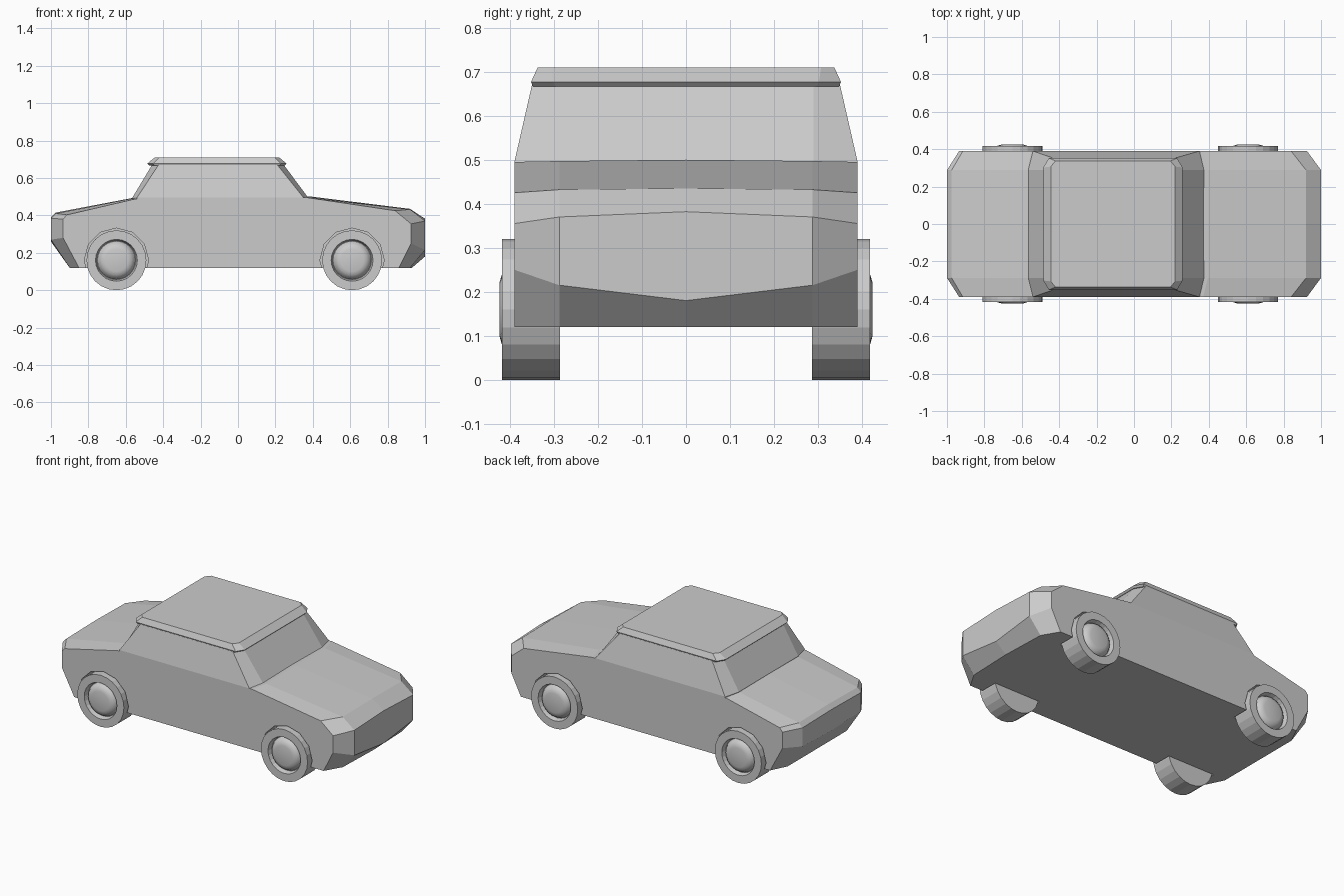
import bpy, bmesh
from math import cos, sin, tau

cube = bpy.data.objects.get("Cube")
if cube:
    bpy.data.objects.remove(cube)

grey = bpy.data.materials.new("light_grey")
grey.use_nodes = True
COLOUR = (0.6, 0.6, 0.6, 1)
grey.diffuse_color = COLOUR
grey.node_tree.nodes["Principled BSDF"].inputs["Base Color"].default_value = COLOUR


def finish(name, bm):
    bmesh.ops.remove_doubles(bm, verts=bm.verts, dist=0.0001)
    bmesh.ops.recalc_face_normals(bm, faces=bm.faces)
    mesh = bpy.data.meshes.new(name)
    bm.to_mesh(mesh)
    bm.free()
    mesh.materials.append(grey)
    obj = bpy.data.objects.new(name, mesh)
    bpy.context.collection.objects.link(obj)
    return obj


def loft(name, rings):
    """Join closed rings of equal length and cap both ends."""
    bm = bmesh.new()
    loops = [[bm.verts.new(p) for p in ring] for ring in rings]
    n = len(loops[0])
    for a, b in zip(loops, loops[1:]):
        for i in range(n):
            j = (i + 1) % n
            bm.faces.new((a[i], a[j], b[j], b[i]))
    bm.faces.new(loops[0])
    bm.faces.new(loops[-1])
    return finish(name, bm)


# Body: side profiles (x, z) at the middle, the corner line and the flank
middle = [(-.90, .12), (-1, .26), (-1, .39), (-.975, .415), (-.57, .492),
          (.395, .50), (.92, .435), (1, .382), (1, .18), (.93, .12)]
corner = [(-.90, .12), (-1, .27), (-1, .385), (-.975, .41), (-.57, .49),
          (.395, .497), (.92, .432), (1, .37), (1, .215), (.92, .12)]
flank = [(-.85, .12), (-.935, .28), (-.935, .38), (-.915, .403), (-.55, .488),
         (.37, .495), (.84, .425), (.925, .355), (.925, .25), (.86, .12)]
sections = [(-.39, flank), (-.288, corner), (0, middle), (.288, corner), (.39, flank)]
body = loft("body", [[(x, y, z) for x, z in prof] for y, prof in sections])

# Wheel arches cut into the flanks
AXLES = (-.65, .61)
HUB_Z = .16
for x in AXLES:
    for side in (-1, 1):
        ring = [(x + .172 * cos(tau * i / 12), HUB_Z + .172 * sin(tau * i / 12))
                for i in range(12)]
        cutter = loft("arch_cutter", [[(px, side * y, pz) for px, pz in ring]
                                      for y in (.28, .5)])
        cutter.hide_render = True
        cutter.hide_set(True)
        cut = body.modifiers.new("arch", 'BOOLEAN')
        cut.operation = 'DIFFERENCE'
        cut.solver = 'EXACT'
        cut.object = cutter


def octagon(back, front, half, cut_x, cut_y, z):
    """Rectangle with cut corners, cut_x along the car and cut_y across it."""
    right = [(back, -half + cut_y, z), (back + cut_x, -half, z),
             (front - cut_x, -half, z), (front, -half + cut_y, z)]
    return right + [(x, -y, z) for x, y, z in reversed(right)]


# Cabin and the overhanging roof panel
loft("cabin", [octagon(-.565, .375, .39, .025, .10, .485),
               octagon(-.565, .375, .39, .025, .10, .495),
               octagon(-.46, .245, .35, .035, .06, .67)])
loft("roof", [octagon(-.475, .25, .348, .03, .05, .667),
              octagon(-.485, .26, .352, .03, .05, .677),
              octagon(-.445, .22, .337, .025, .03, .71)])


# Wheels: tyre and hub turned from (radius, y) outlines
def turned(name, outline, x, side, steps=24):
    bm = bmesh.new()
    verts = [bm.verts.new((x, side * y, HUB_Z + r)) for r, y in outline]
    edges = [bm.edges.new(pair) for pair in zip(verts, verts[1:])]
    bmesh.ops.spin(bm, geom=verts + edges, cent=(x, 0, HUB_Z), axis=(0, 1, 0),
                   angle=tau, steps=steps)
    return finish(name, bm)


TYRE = [(0, .286), (.16, .286), (.16, .418), (.112, .418), (.104, .39), (0, .39)]
HUB = [(.103, .388), (.092, .408), (.078, .419), (.06, .424), (0, .424)]
for x, end in zip(AXLES, ("rear", "front")):
    for side, hand in ((-1, "right"), (1, "left")):
        turned(f"{end}_{hand}_tyre", TYRE, x, side)
        hub = turned(f"{end}_{hand}_hub", HUB, x, side)
        hub.data.shade_smooth()
